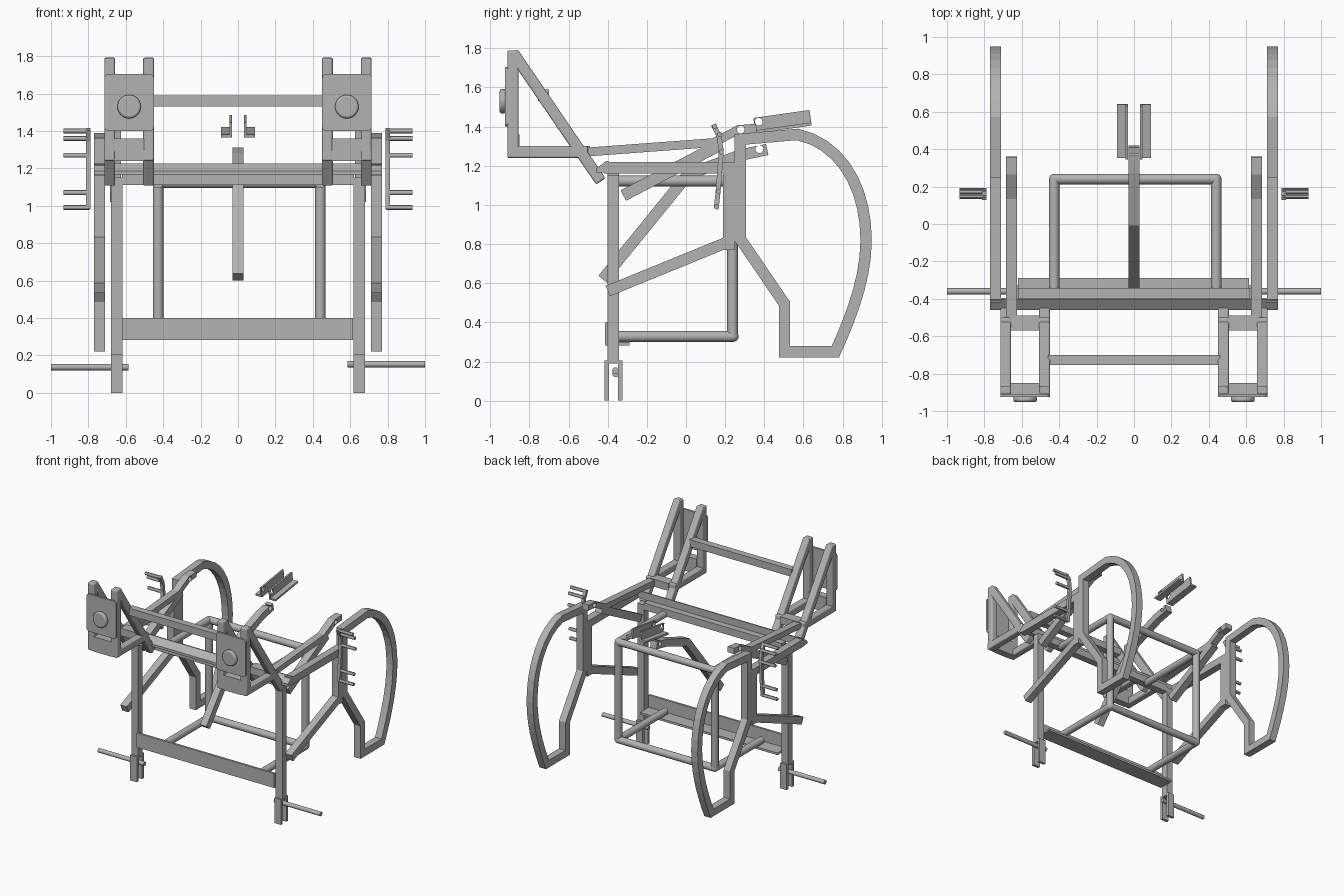
import bpy, bmesh, math
from mathutils import Vector
from mathutils.geometry import interpolate_bezier

cube = bpy.data.objects.get("Cube")
if cube:
    bpy.data.objects.remove(cube)

steel = bpy.data.materials.new("steel_grey")
steel.use_nodes = True
GREY = (0.45, 0.45, 0.45, 1)
steel.diffuse_color = GREY
steel.node_tree.nodes["Principled BSDF"].inputs["Base Color"].default_value = GREY
SIDES = ((1, "left"), (-1, "right"))
T = 0.058  # standard bar thickness


def finish(name, bm, bevel=0):
    bmesh.ops.recalc_face_normals(bm, faces=bm.faces)
    mesh = bpy.data.meshes.new(name)
    bm.to_mesh(mesh)
    bm.free()
    ob = bpy.data.objects.new(name, mesh)
    bpy.context.collection.objects.link(ob)
    mesh.materials.append(steel)
    if bevel:
        mod = ob.modifiers.new("rounded_edges", "BEVEL")
        mod.width, mod.segments = bevel, 3
    return ob


def box(name, x, y, z, bevel=0):
    """Box from (min, max) ranges on each axis."""
    bm = bmesh.new()
    bmesh.ops.create_cube(bm, size=1)
    for v in bm.verts:
        v.co = [sum(r) / 2 + c * (r[1] - r[0]) for r, c in zip((x, y, z), v.co)]
    return finish(name, bm, bevel)


def prism(name, outline, x):
    """Extrude a (y, z) outline over an x range."""
    bm = bmesh.new()
    face = bm.faces.new([bm.verts.new((x[0], y, z)) for y, z in outline])
    new = bmesh.ops.extrude_face_region(bm, geom=[face])["geom"]
    for v in new:
        if isinstance(v, bmesh.types.BMVert):
            v.co.x = x[1]
    return finish(name, bm)


def bar(name, path, x, thick=T, width=T, closed=False, bevel=0):
    """Rectangular bar following a mitred (y, z) path in the plane at x."""
    bm = bmesh.new()
    pts = [Vector(p) for p in path]
    n, rings = len(pts), []
    for i, p in enumerate(pts):
        a = (p - pts[i - 1]).normalized() if closed or i else None
        b = (pts[(i + 1) % n] - p).normalized() if closed or i < n - 1 else None
        a, b = a or b, b or a
        t = (a + b).normalized()
        off = Vector((-t.y, t.x)) * thick / 2 / max(t.dot(a), 0.4)
        rings.append([bm.verts.new((x + sx * width / 2, *(p + off * so)))
                      for sx, so in ((-1, -1), (1, -1), (1, 1), (-1, 1))])
    for i in range(n if closed else n - 1):
        r, q = rings[i], rings[(i + 1) % n]
        for k in range(4):
            bm.faces.new((r[k], r[(k + 1) % 4], q[(k + 1) % 4], q[k]))
    if not closed:
        bm.faces.new(rings[0])
        bm.faces.new(rings[-1])
    return finish(name, bm, bevel)


def rod(name, a, b, r, segs=20, bevel=0):
    a, b = Vector(a), Vector(b)
    bm = bmesh.new()
    bmesh.ops.create_cone(bm, cap_ends=True, segments=segs, radius1=r, radius2=r,
                          depth=(b - a).length)
    rot = (b - a).to_track_quat("Z", "Y")
    for v in bm.verts:
        v.co = rot @ v.co + (a + b) / 2
    ob = finish(name, bm)
    if bevel:
        mod = ob.modifiers.new("soft_rim", "BEVEL")
        mod.width, mod.segments, mod.limit_method = bevel, 3, "ANGLE"
    bpy.ops.object.select_all(action="DESELECT")
    ob.select_set(True)
    bpy.context.view_layer.objects.active = ob
    bpy.ops.object.shade_smooth_by_angle()
    return ob


def drill(ob, y, z, r=0.02):
    """Cross hole along x."""
    cutter = rod("hole_cutter", (-1, y, z), (1, y, z), r)
    cutter.hide_render = True
    cutter.hide_set(True)
    mod = ob.modifiers.new("hole", "BOOLEAN")
    mod.operation, mod.object = "DIFFERENCE", cutter


# Guard loop centre line: straight top, curved back, stepped bottom
curve = [Vector(p).to_3d() for p in ((0.57, 1.36), (0.80, 1.31), (0.92, 1.08), (0.92, 0.82))]
tail = [Vector(p).to_3d() for p in ((0.92, 0.82), (0.92, 0.62), (0.84, 0.42), (0.763, 0.25))]
back = interpolate_bezier(*curve, 10) + interpolate_bezier(*tail, 8)[1:]
guard = [(0.278, 1.335)] + [tuple(p.xy) for p in back] + [(0.503, 0.25), (0.503, 0.495), (0.278, 0.825)]

for s, side in SIDES:
    # Front posts with forked feet and axles
    px = s * 0.648
    box(side + "_post", (px - 0.03, px + 0.03), (-0.4, -0.343), (0.19, 1.15))
    for k, y in enumerate((-0.416, -0.347)):
        box(f"{side}_fork_{k}", (px - 0.03, px + 0.03), (y, y + 0.022), (0, 0.205))
    az = 0.153 if s > 0 else 0.137
    rod(side + "_axle", (s * 0.585, -0.36, az), (s, -0.36, az), 0.017)

    # Side guard frame and its supports
    gx = s * 0.74
    bar(side + "_guard_loop", guard, gx, closed=True)
    box(side + "_upright", (gx - 0.03, gx + 0.03), (0.19, 0.25), (0.77, 1.22))
    box(side + "_side_rail", (gx - 0.03, gx + 0.03), (-0.42, 0.19), (1.16, 1.22))
    bar(side + "_brace", [(-0.4, 0.56), (0.2, 0.805)], gx)

    # Upper arm with its lower strut
    ax = s * 0.655
    arm = bar(side + "_upper_arm", [(-0.51, 1.27), (0.14, 1.318), (0.27, 1.385), (0.36, 1.392)],
              ax, thick=0.045)
    drill(arm, 0.28, 1.385)
    bar(side + "_lower_strut", [(-0.32, 1.048), (0.18, 1.31)], ax, thick=0.06)

    # Peg bracket
    bar(side + "_peg_strip", [(0.14, 1.41), (0.17, 1.35), (0.18, 1.27), (0.165, 1.08), (0.155, 0.985)],
        s * 0.8, thick=0.025, width=0.024)
    for k, (y, z) in enumerate(((0.147, 1.4), (0.172, 1.36), (0.18, 1.27), (0.165, 1.07), (0.157, 0.99))):
        rod(f"{side}_peg_{k}", (s * 0.795, y, z), (s * 0.933, y, z), 0.013, 12)

    # Front tower: two triangular frames, plates and button
    cx = s * 0.582
    for k, dx in (("inner", -0.104), ("outer", 0.104)):
        tx = cx + s * dx
        name = f"{side}_{k}_tower"
        box(name + "_upright", (tx - 0.029, tx + 0.029), (-0.912, -0.855), (1.24, 1.79), 0.012)
        box(name + "_base", (tx - 0.029, tx + 0.029), (-0.912, -0.5), (1.24, 1.3), 0.01)
        bar(name + "_diagonal", [(-0.885, 1.78), (-0.435, 1.12)], tx, bevel=0.01)
    inner = (cx - 0.08, cx + 0.08)
    box(side + "_tower_lower_plate", inner, (-0.91, -0.85), (1.24, 1.36))
    box(side + "_tower_tie", inner, (-0.57, -0.49), (1.24, 1.3))
    plate = box(side + "_tower_pad", (cx - 0.132, cx + 0.132), (-0.925, -0.908), (1.4, 1.705))
    bm = bmesh.new()
    bm.from_mesh(plate.data)
    corners = [e for e in bm.edges if abs(e.verts[0].co.y - e.verts[1].co.y) > 0.001]
    bmesh.ops.bevel(bm, geom=corners, offset=0.022, segments=4, affect="EDGES", profile=0.5)
    bm.to_mesh(plate.data)
    bm.free()
    rod(side + "_tower_button", (cx, -0.92, 1.53), (cx, -0.952, 1.53), 0.063, 32, 0.012)

    # Angle clip above the centre bar
    tilt = Vector((0.99, 0.14))
    start = Vector((0.355, 1.365))
    up = Vector((-0.14, 0.99))

    def clip(name, h, x):
        x = sorted(s * v for v in x)
        return prism(name, [start, start + tilt * 0.29, start + tilt * 0.29 + up * h, start + up * h], x)
    web = clip(side + "_clip_web", 0.08, (0.032, 0.046))
    drill(web, 0.372, 1.425)
    clip(side + "_clip_flange", 0.016, (0.032, 0.09))

    # Rear tube frame, sides
    rx = 0.44 if s > 0 else -0.427
    rod(side + "_rear_upright", (rx, 0.238, 0.328), (rx, 0.238, 1.122), 0.028)
    for k, z in (("lower", 0.328), ("upper", 1.122)):
        rod(f"{side}_{k}_tube", (rx, -0.36, z), (rx, 0.24, z), 0.028)

# Rear tube frame, cross tubes with rounded corners
for k, z in (("lower", 0.328), ("upper", 1.122)):
    rod(k + "_rear_tube", (-0.427, 0.24, z), (0.44, 0.24, z), 0.028)
    for rx in (-0.427, 0.44):
        bm = bmesh.new()
        bmesh.ops.create_uvsphere(bm, u_segments=16, v_segments=10, radius=0.028)
        bmesh.ops.translate(bm, verts=bm.verts, vec=(rx, 0.24, z))
        for f in bm.faces:
            f.smooth = True
        finish(k + "_tube_corner", bm)

# Front cross members
box("lower_angle_web", (-0.62, 0.615), (-0.415, -0.397), (0.283, 0.4))
box("lower_angle_flange", (-0.62, 0.615), (-0.415, -0.288), (0.283, 0.3))
box("upper_cross_tube", (-0.62, 0.62), (-0.4, -0.343), (1.11, 1.168))
prism("main_beam", [(-0.46, 1.165), (-0.46, 1.185), (-0.405, 1.225), (-0.395, 1.225), (-0.395, 1.165)],
      (-0.77, 0.77))
bar("tower_cross_bar", [(-0.755, 1.56), (-0.7, 1.56)], 0, width=0.92)

# Bent centre bar
centre = bar("centre_bar", [(-0.425, 0.62), (0.01, 1.155), (0.28, 1.255), (0.415, 1.283)], 0)
drill(centre, 0.375, 1.285)
